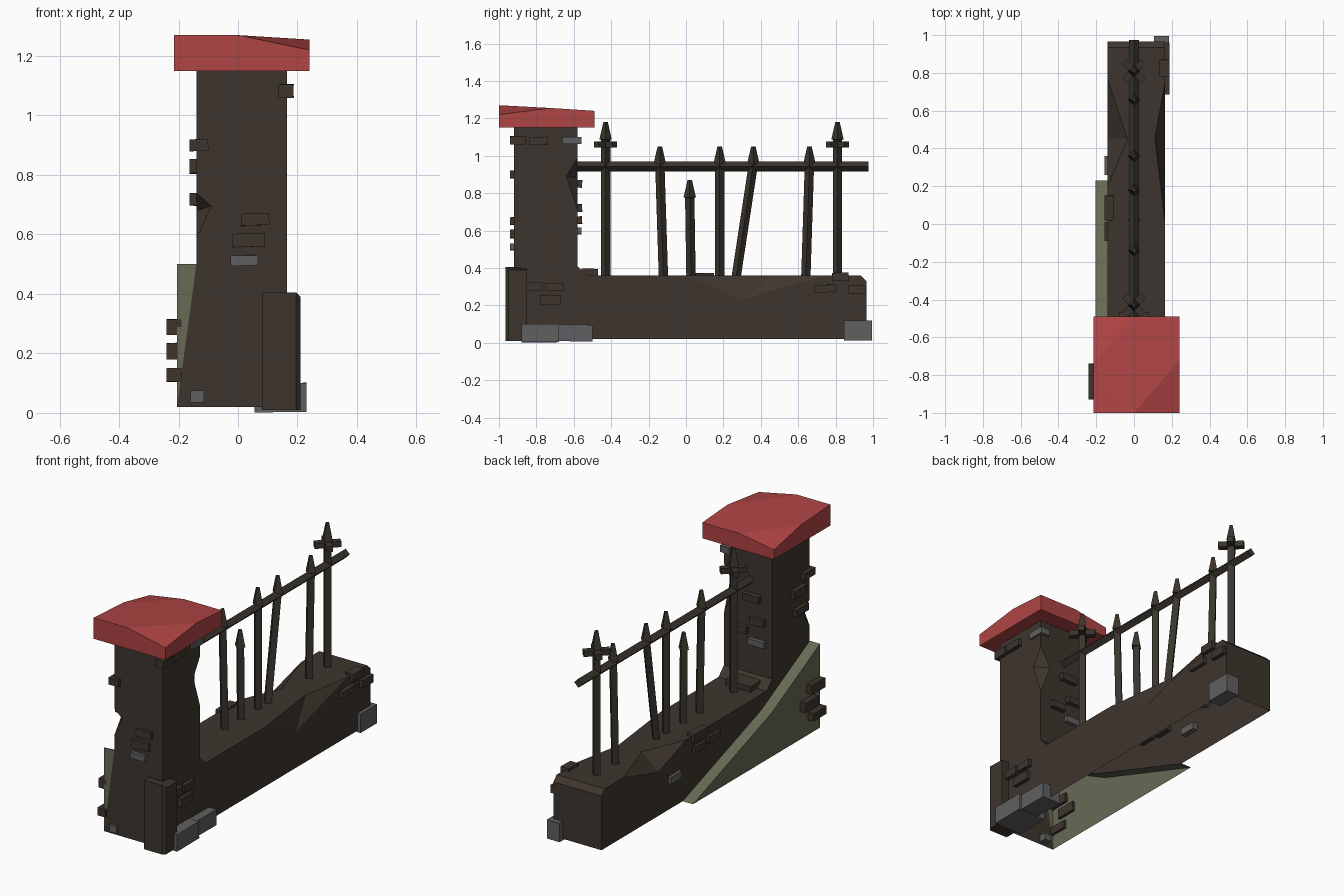
import bpy, bmesh, math, random
from mathutils import Matrix, Vector

if "Cube" in bpy.data.objects:
    bpy.data.objects.remove(bpy.data.objects["Cube"])
random.seed(4)

def material(name, col):
    m = bpy.data.materials.new(name)
    m.diffuse_color = (*col, 1)
    m.use_nodes = True
    m.node_tree.nodes["Principled BSDF"].inputs["Base Color"].default_value = m.diffuse_color
    return m

STONE = material("dark stone", (0.048, 0.036, 0.027))
MOSS = material("mossy earth", (0.14, 0.145, 0.093))
RED = material("red capstone", (0.43, 0.058, 0.058))
GREY = material("grey stone", (0.115, 0.115, 0.12))
IRON = material("dark iron", (0.042, 0.034, 0.025))

def finish(name, bm, *mats):
    bmesh.ops.remove_doubles(bm, verts=bm.verts, dist=1e-5)
    bmesh.ops.recalc_face_normals(bm, faces=bm.faces)
    me = bpy.data.meshes.new(name)
    bm.to_mesh(me)
    bm.free()
    for m in mats:
        me.materials.append(m)
    ob = bpy.data.objects.new(name, me)
    bpy.context.collection.objects.link(ob)
    return ob

def face(bm, pts, mat=0):
    bm.faces.new([bm.verts.new(p) for p in pts]).material_index = mat

# Pillar and wall: one L-shaped shell with chipped edges, open underneath
R, L, M, F, B, T = 0.165, -0.14, -0.205, -0.92, -0.58, 0.36
bm = bmesh.new()
right = [(F, .02), (.965, .02), (.965, .33), (.935, T), (.75, T), (.29, .23), (0, T), (-.53, T),
         (B, .41), (B, .71), (-.64, .89), (B, .99), (B, 1.15), (F, 1.15)]
left = [(F, .5), (-.48, .27), (.23, .02), (.965, .02), (.965, .33), (.935, T), (.77, T), (.45, .27),
        (.2, T), (-.53, T), (B, .41), (B, 1.15), (F, 1.15), (F, .74), (-.85, .68), (F, .585)]
face(bm, [(R, y, z) for y, z in right])
face(bm, [(L, y, z) for y, z in left])
face(bm, [(x, y, T) for x, y in [(R, .935), (R, .75), (.11, .46), (R, 0), (R, -.53), (L, -.53),
                                 (L, .2), (-.035, .45), (L, .77), (L, .935)]])
face(bm, [(x, B, z) for x, z in [(R, .41), (R, .71), (.1, .88), (R, .99), (R, 1.15), (L, 1.15), (L, .41)]])
face(bm, [(x, F, z) for x, z in [(M, .02), (R, .02), (R, 1.15), (L, 1.15), (L, .74), (-.09, .695),
                                 (L, .585), (L, .5)]])
for (y0, z0), (y1, z1) in [((.965, .02), (.965, .33)), ((.965, .33), (.935, T)),
                           ((-.53, T), (B, .41)), ((B, 1.15), (F, 1.15))]:
    face(bm, [(L, y0, z0), (R, y0, z0), (R, y1, z1), (L, y1, z1)])
# chips: two edge ends, then the two points where the break meets the faces
for a, c, p, q in [((R, .75, T), (R, 0, T), (.11, .46, T), (R, .29, .23)),
                   ((L, .77, T), (L, .2, T), (-.035, .45, T), (L, .45, .27)),
                   ((R, B, .99), (R, B, .71), (.1, B, .88), (R, -.64, .89)),
                   ((L, F, .74), (L, F, .585), (-.09, F, .695), (L, -.85, .68))]:
    face(bm, [a, p, q])
    face(bm, [c, p, q])
# mossy bank against the left side
bank = [(F, .5), (-.48, .27), (.23, .02)]
face(bm, [(M, F, .02)] + [(M, y, z) for y, z in bank], 1)
face(bm, [(M, F, .02), (L, F, .5), (M, F, .5)], 1)
for (y0, z0), (y1, z1) in zip(bank, bank[1:]):
    face(bm, [(L, y0, z0), (M, y0, z0), (M, y1, z1), (L, y1, z1)], 1)
finish("pillar_and_wall", bm, STONE, MOSS)

# Red capstone: flat base, outline with two worn-down corners
bm = bmesh.new()
rim = [(-.215, -1, 1.27), (0, -1, 1.27), (.24, -1, 1.22), (.24, -.72, 1.255),
       (.24, -.49, 1.24), (.0, -.49, 1.24), (-.215, -.49, 1.205), (-.215, -.73, 1.255)]
base = [(x, y, 1.15) for x, y, z in rim]
face(bm, base)
for i in range(8):
    j = (i + 1) % 8
    face(bm, [base[i], base[j], rim[j], rim[i]])
for tri in [(1, 2, 3), (5, 6, 7), (0, 1, 7), (3, 4, 5), (1, 3, 5), (1, 5, 7)]:
    face(bm, [rim[i] for i in tri])
finish("capstone", bm, RED)

def box(bm, x0, x1, y0, y1, z0, z1, tilt=0.0):
    c = Vector(((x0 + x1) / 2, (y0 + y1) / 2, (z0 + z1) / 2))
    bmesh.ops.create_cube(bm, size=1, matrix=Matrix.Translation(c)
                          @ Matrix.Rotation(random.uniform(-tilt, tilt), 4, 'X')
                          @ Matrix.Rotation(random.uniform(-tilt, tilt), 4, 'Y')
                          @ Matrix.Diagonal((x1 - x0, y1 - y0, z1 - z0, 1)))

# Corner buttress with one chamfered edge
bm = bmesh.new()
plan = [(.08, -.965), (.195, -.965), (.21, -.95), (.21, -.85), (.08, -.85)]
face(bm, [(x, y, .01) for x, y in plan])
face(bm, [(x, y, .405 - max(0, x - .195)) for x, y in plan])
for (x0, y0), (x1, y1) in zip(plan, plan[1:] + plan[:1]):
    face(bm, [(x0, y0, .01), (x1, y1, .01), (x1, y1, .405 - max(0, x1 - .195)),
              (x0, y0, .405 - max(0, x0 - .195))])
finish("corner_buttress", bm, STONE)

# Dark bricks standing proud, grouped by the side they sit on: (start, end, z0, z1)
bm = bmesh.new()
for x0, x1, z0, z1 in [(.01, .105, .63, .67), (-.02, .09, .558, .603)]:
    box(bm, x0, x1, -.94, -.88, z0, z1, .04)
for x0, x1, z0, z1 in [(-.07, .03, .83, .87), (-.1, -.01, .7, .74), (.01, .1, .635, .675)]:
    box(bm, x0, x1, -.62, -.555, z0, z1, .04)
for y0, y1, z0, z1 in [(-.94, -.84, .88, .92), (-.86, -.75, .805, .853), (-.88, -.77, .697, .737)]:
    box(bm, -.163, -.1, y0, y1, z0, z1, .04)
for y0, y1, z0, z1 in [(-.92, -.8, .262, .315), (-.86, -.74, .18, .235), (-.93, -.81, .105, .15)]:
    box(bm, -.24, -.19, y0, y1, z0, z1, .02)
for y0, y1, z0, z1 in [(-.94, -.855, 1.06, 1.105), (-.84, -.74, 1.06, 1.1), (-.86, -.765, .28, .325),
                       (-.75, -.655, .28, .32), (-.78, -.67, .205, .255), (.685, .8, .27, .31),
                       (.865, .96, .26, .305), (.78, .87, .33, .375)]:
    box(bm, .135, .187, y0, y1, z0, z1, .03)
for y0, y1, z0, z1 in [(.02, .15, .325, .372), (-.09, .01, .27, .31), (.04, .14, .26, .3)]:
    box(bm, -.157, -.11, y0, y1, z0, z1, .03)
box(bm, -.08, .08, -.56, -.47, .35, .395, .05)
finish("dark_bricks", bm, STONE)

# Grey bricks and footing blocks
bm = bmesh.new()
for b in [(.055, .23, -.88, -.68, .003, .1), (.1, .215, -.68, -.5, .008, .097),
          (.105, .185, .845, .995, .012, .12), (-.16, -.115, -.935, -.88, .035, .075),
          (-.025, .067, -.94, -.88, .495, .53), (.12, .178, -.66, -.56, 1.062, 1.1),
          (-.1, 0, -.62, -.558, .58, .615), (-.157, -.11, .26, .36, .17, .21)]:
    box(bm, *b, .01)
finish("grey_bricks", bm, GREY)

# Iron fence: diamond-section bars swept through (y, z, radius) rings
def diamond_bar(bm, rings, along_y=False):
    loops = []
    for y, z, r in rings:
        offs = [(r, 0), (0, r), (-r, 0), (0, -r)]
        loops.append([bm.verts.new((a, y, z + b) if along_y else (a, y + b, z)) for a, b in offs])
    for p, q in zip(loops, loops[1:]):
        for i in range(4):
            bm.faces.new([p[i], p[(i + 1) % 4], q[(i + 1) % 4], q[i]])
    bm.faces.new(loops[0])
    bm.faces.new(loops[-1])

bm = bmesh.new()
diamond_bar(bm, [(-.6, .943, .026), (.975, .943, .026)], True)
finish("fence_rail", bm, IRON)

bm = bmesh.new()
for y0, y1, tip in [(-.43, -.43, 1.18), (-.12, -.14, 1.05), (.027, .02, .87), (.18, .18, 1.05),
                    (.265, .36, 1.05), (.64, .66, 1.05), (.81, .81, 1.18)]:
    neck = tip - .095
    diamond_bar(bm, [(y0, .33, .025), (y1, neck, .025), (y1, neck + .002, .033), (y1, tip, .012)])
finish("fence_spikes", bm, IRON)

# Diagonal cross collars on the two tall spikes
bm = bmesh.new()
for y in (-.43, .81):
    for s in (-1, 1):
        bmesh.ops.create_cube(bm, size=1, matrix=Matrix.Translation((0, y, 1.06))
                              @ Matrix.Rotation(s * math.pi / 4, 4, 'Z')
                              @ Matrix.Diagonal((.14, .036, .032, 1)))
finish("spike_collars", bm, IRON)
